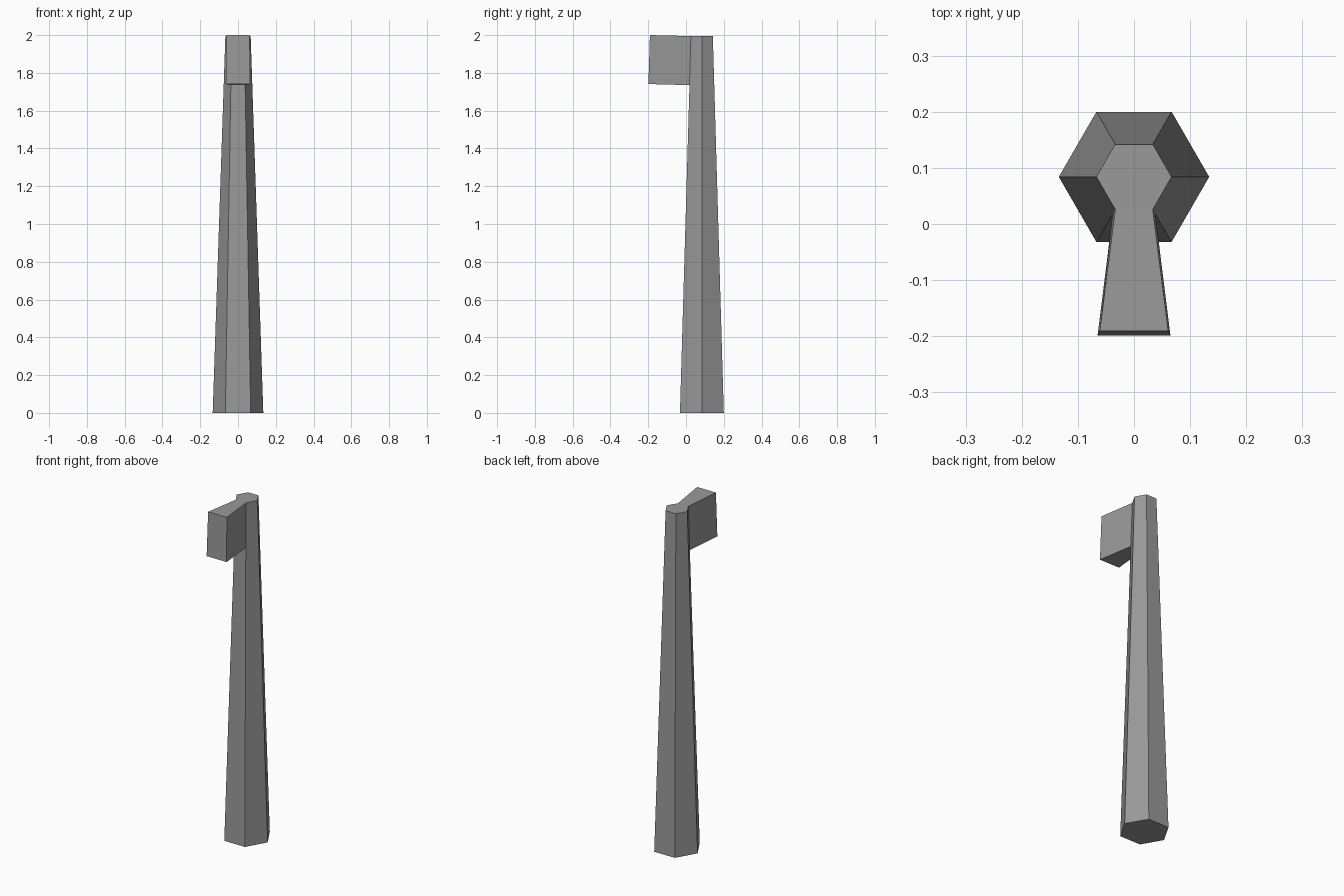
import bpy, bmesh
from mathutils import Matrix, Vector

if "Cube" in bpy.data.objects:
    bpy.data.objects.remove(bpy.data.objects["Cube"])

H = 1.995        # height of the post top
ARM_Z = 1.735    # underside of the arm where it meets the post
CY = 0.084       # post axis in y

bm = bmesh.new()

# Tapered six-sided post, corners on the x axis
bmesh.ops.create_cone(bm, cap_ends=True, segments=6, radius1=0.134, radius2=0.067,
                      depth=H, matrix=Matrix.Translation((0, CY, H / 2)))
if max(v.co.x for v in bm.verts) < 0.13:
    bmesh.ops.rotate(bm, verts=bm.verts, cent=(0, CY, 0),
                     matrix=Matrix.Rotation(0.5235988, 3, 'Z'))
bm.normal_update()

# Split the front side at the arm's underside
front = min((f for f in bm.faces if abs(f.normal.z) < 0.5), key=lambda f: f.normal.y)
bmesh.ops.bisect_plane(bm, geom=[front] + list(front.edges) + list(front.verts),
                       plane_co=(0, 0, ARM_Z), plane_no=(0, 0, 1))
bm.normal_update()
upper = min((f for f in bm.faces if f.calc_center_median().z > ARM_Z), key=lambda f: f.normal.y)

# Extrude the arm forward, flaring to its end
ext = bmesh.ops.extrude_discrete_faces(bm, faces=[upper])["faces"][0]
for v in ext.verts:
    s = 1 if v.co.x > 0 else -1
    top = v.co.z > 1.9
    v.co = Vector((s * 0.061, -0.191, 2.0)) if top else Vector((s * 0.065, -0.199, 1.741))

bmesh.ops.recalc_face_normals(bm, faces=bm.faces)
mesh = bpy.data.meshes.new("post_with_arm")
bm.to_mesh(mesh)
bm.free()

# Dark grey finish
mat = bpy.data.materials.new("dark_grey")
mat.diffuse_color = (0.32, 0.32, 0.32, 1)
mat.use_nodes = True
mat.node_tree.nodes["Principled BSDF"].inputs["Base Color"].default_value = mat.diffuse_color
mesh.materials.append(mat)
bpy.context.collection.objects.link(bpy.data.objects.new("post_with_arm", mesh))
